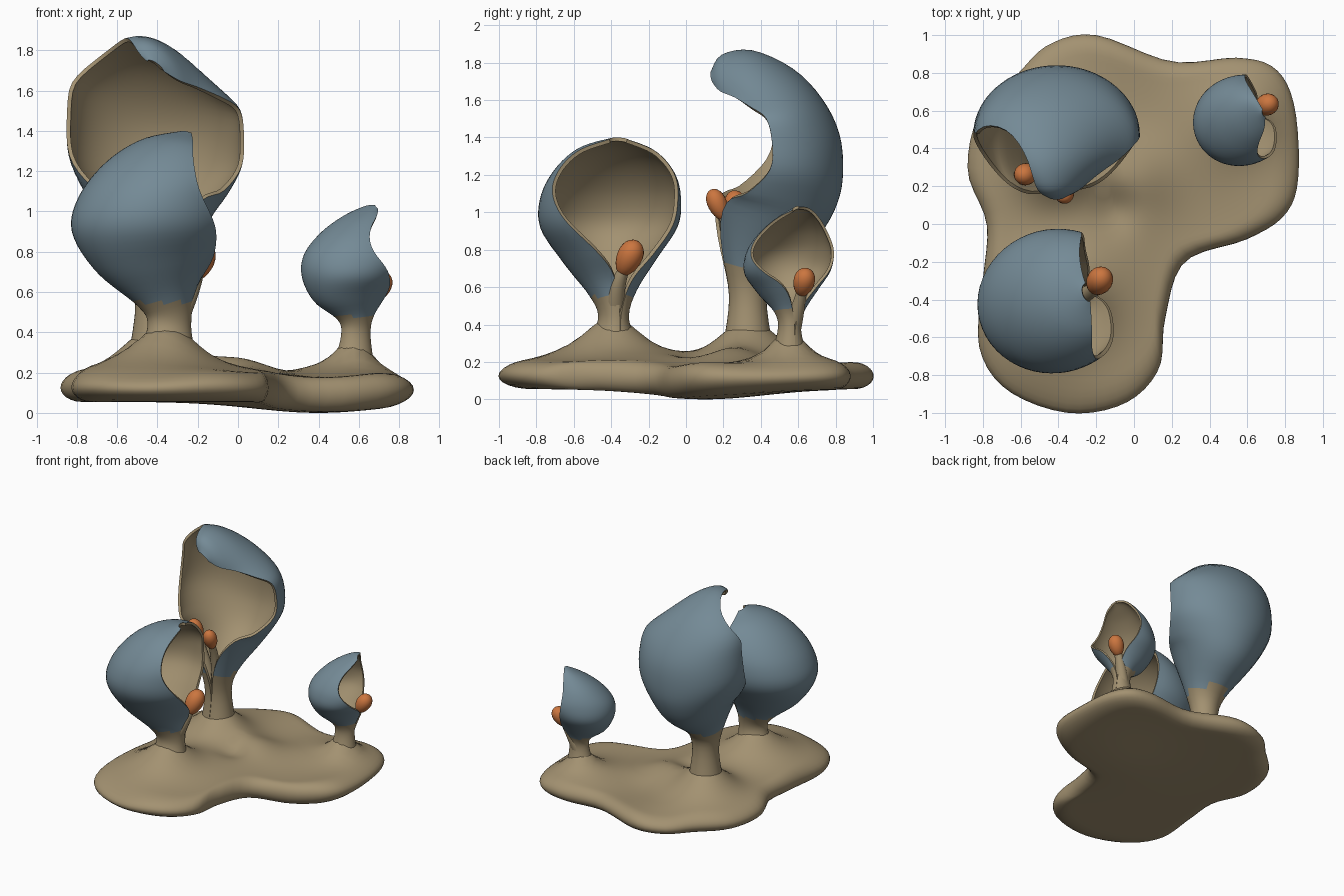
import bpy, bmesh, math
from math import sin, cos, pi, radians, exp
from mathutils import Vector

if "Cube" in bpy.data.objects:
    bpy.data.objects.remove(bpy.data.objects["Cube"])


def material(name, rgb):
    m = bpy.data.materials.new(name)
    m.use_nodes = True
    m.diffuse_color = (*rgb, 1)
    m.node_tree.nodes["Principled BSDF"].inputs["Base Color"].default_value = (*rgb, 1)
    return m


BLUE = material("slate_blue", (.175, .255, .305))
TAN = material("tan", (.365, .285, .165))
ORANGE = material("orange", (.6, .18, .05))


def spline(points, t, closed=False):
    """Catmull-Rom value of a list of tuples, t from 0 to 1."""
    n = len(points)
    span = n if closed else n - 1
    i = min(int(t * span), span - 1)
    u = t * span - i
    pick = lambda j: points[j % n] if closed else points[max(0, min(n - 1, j))]
    return [.5 * (2 * b + (c - a) * u + (2 * a - 5 * b + 4 * c - d) * u ** 2
                  + (3 * b - a - 3 * c + d) * u ** 3)
            for a, b, c, d in zip(pick(i - 1), pick(i), pick(i + 1), pick(i + 2))]


def finish(name, bm, *mats):
    mesh = bpy.data.meshes.new(name)
    bm.to_mesh(mesh)
    bm.free()
    ob = bpy.data.objects.new(name, mesh)
    bpy.context.collection.objects.link(ob)
    for m in mats:
        mesh.materials.append(m)
    bpy.ops.object.select_all(action='DESELECT')
    ob.select_set(True)
    bpy.context.view_layer.objects.active = ob
    return ob


def smooth():
    bpy.ops.object.shade_smooth_by_angle(angle=radians(50))


def skin(bm, rows, loop=False):
    """Quads between neighbouring rows of vertices."""
    for a, b in zip(rows, rows[1:]):
        n = len(a)
        for j in range(n if loop else n - 1):
            k = (j + 1) % n
            bm.faces.new((a[j], a[k], b[k], b[j]))


def hood(name, origin, heading, rows, blue_from, thickness, roll=0, trim=0, twist=0):
    """Open sheet from stem to tip. Row: centre forward, centre z, back forward,
    back z, half width, half sweep in degrees. Trim shortens one upper side,
    twist slants the opening."""
    fx, fy = cos(radians(heading)), sin(radians(heading))
    bm = bmesh.new()
    grid, steps, around = [], 44, 36
    for i in range(steps + 1):
        t = i / steps
        cf, cz, bf, bz, w, sweep = spline(rows, t)
        short = 1 - trim * sin(pi * max(0, (t - .62) / .38))
        line = []
        for j in range(around + 1):
            side = 2 * j / around - 1
            ang = radians(sweep) * side * (short if side < 0 else 1)
            ang -= radians(twist) * sin(2 * pi * t) * abs(side)
            f = cf + (bf - cf) * cos(ang)
            s = w * sin(ang)
            z = cz + (bz - cz) * cos(ang) - roll * s * t ** 3
            line.append(bm.verts.new((origin[0] + f * fx - s * fy,
                                      origin[1] + f * fy + s * fx, z)))
        grid.append(line)
    skin(bm, grid)
    bm.normal_update()
    mid = bm.faces[:][(steps // 2) * around + around // 2]
    if mid.normal.dot(Vector((fx, fy, 0))) > 0:
        bmesh.ops.reverse_faces(bm, faces=bm.faces)
    for f in bm.faces:
        f.material_index = int(f.calc_center_median().z < blue_from)
    ob = finish(name, bm, BLUE, TAN)
    mod = ob.modifiers.new("wall", 'SOLIDIFY')
    mod.thickness = thickness
    mod.offset = -1
    mod.material_offset = mod.material_offset_rim = 1
    bpy.ops.object.modifier_apply(modifier="wall")
    smooth()


def stamen(name, root, centre, lean, length, radius):
    """Tapered stalk carrying an egg-shaped bud."""
    centre, lean = Vector(centre), Vector(lean).normalized()
    root = Vector(root)
    neck = centre - lean * length * .7
    bend = neck - lean * (neck - root).length * .4
    bm = bmesh.new()
    rings = []
    for i in range(11):
        t = i / 10
        p = root * (1 - t) ** 2 + bend * 2 * t * (1 - t) + neck * t * t
        r = radius * (.9 - .4 * t)
        rings.append([bm.verts.new((p.x + r * cos(a), p.y + r * sin(a), p.z))
                      for a in (2 * pi * k / 14 for k in range(14))])
    skin(bm, rings, True)
    bmesh.ops.recalc_face_normals(bm, faces=bm.faces)
    finish(name + "_stalk", bm, TAN)
    smooth()
    bm = bmesh.new()
    bmesh.ops.create_uvsphere(bm, u_segments=20, v_segments=12, radius=1)
    turn = lean.to_track_quat('Z', 'Y')
    for v in bm.verts:
        fat = radius * (1 + .15 * v.co.z)
        v.co = centre + turn @ Vector((v.co.x * fat, v.co.y * fat, v.co.z * length))
    finish(name + "_bud", bm, ORANGE)
    smooth()


# lobed ground slab with a mound under each stem
OUTLINE = [(-.2, 1), (-.45, .95), (-.62, .79), (-.82, .58), (-.88, .28), (-.78, 0),
           (-.8, -.3), (-.82, -.65), (-.67, -.88), (-.35, -1), (-.05, -.95), (.13, -.77),
           (.165, -.5), (.27, -.2), (.6, -.08), (.8, .05), (.87, .25), (.85, .62),
           (.75, .82), (.55, .88), (.2, .86)]
STEM_FRONT, STEM_BACK, STEM_SIDE = (-.35, -.39), (-.41, .33), (.575, .55)


def bump(x, y, at, height, size):
    return height * exp(-((x - at[0]) ** 2 + (y - at[1]) ** 2) / size ** 2)


def top(x, y):
    z = .19 + bump(x, y, STEM_FRONT, .13, .36) + bump(x, y, STEM_FRONT, .12, .16)
    z += bump(x, y, STEM_BACK, .1, .3) + bump(x, y, STEM_BACK, .13, .18)
    z += bump(x, y, STEM_SIDE, .07, .22) + bump(x, y, STEM_SIDE, .11, .1)
    z += bump(x, y, (0, .25), .07, .2) - bump(x, y, (-.1, .08), .05, .12)
    return z + .016 * sin(7 * x + 2) * cos(6 * y)


def bottom(x, y):
    return .055 - bump(x, y, (.4, .1), .055, .45)


def base():
    inner = [.86 * i / 18 for i in range(1, 19)]
    bend = [(.86 + .14 * sin(a), .5 + .5 * cos(a)) for a in (pi * k / 12 for k in range(1, 12))]
    profile = [(r, 1) for r in inner] + bend + [(r, 0) for r in reversed(inner)]
    hub = Vector((-.15, .25))
    bm = bmesh.new()
    rings, n = [], 96
    for r, k in profile:
        ring = []
        for j in range(n):
            x, y = hub + (Vector(spline(OUTLINE, j / n, True)) - hub) * r
            ring.append(bm.verts.new((x, y, bottom(x, y) * (1 - k) + top(x, y) * k)))
        rings.append(ring)
    skin(bm, rings, True)
    bm.faces.new(rings[0])
    bm.faces.new(rings[-1])
    bmesh.ops.recalc_face_normals(bm, faces=bm.faces)
    finish("ground_slab", bm, TAN)
    smooth()


base()

# front flower, opening to the left side
hood("front_hood", STEM_FRONT, 15, [
    (0, .3, -.14, .3, .13, 179), (.01, .44, -.1, .44, .08, 178),
    (0, .58, -.15, .53, .13, 160), (-.05, .75, -.36, .7, .25, 138),
    (-.08, .92, -.48, .9, .365, 128), (-.05, 1.08, -.44, 1.08, .375, 116),
    (.03, 1.22, -.3, 1.25, .32, 103), (.08, 1.33, -.12, 1.36, .21, 95),
    (.11, 1.39, .08, 1.4, .05, 90)], .55, .02, twist=9)
stamen("front_stamen", (-.34, -.38, .38), (-.185, -.305, .755), (.25, .4, .85), .105, .068)

# tall back flower, hooked over towards the front, one upper side cut back
hood("back_hood", STEM_BACK, -90, [
    (0, .3, -.13, .3, .13, 179), (0, .55, -.1, .55, .1, 178),
    (0, .75, -.15, .7, .15, 162), (-.07, .99, -.38, .88, .28, 132),
    (-.11, 1.1, -.48, 1.05, .36, 112), (-.14, 1.25, -.51, 1.22, .43, 95),
    (-.14, 1.42, -.49, 1.42, .44, 90), (-.12, 1.57, -.4, 1.6, .42, 90),
    (-.04, 1.65, -.25, 1.75, .34, 90), (.06, 1.7, -.03, 1.85, .22, 90),
    (.15, 1.71, .14, 1.83, .12, 90), (.19, 1.72, .2, 1.74, .04, 90)],
    .73, .02, .6, .45, 6)
stamen("back_left_stamen", (-.39, .29, .55), (-.37, .17, 1.04), (.05, -.4, .9), .09, .052)
stamen("back_right_stamen", (-.44, .3, .55), (-.57, .265, 1.03), (-.3, -.1, .9), .09, .058)

# small flower on the side lobe
hood("side_hood", STEM_SIDE, 18, [
    (0, .25, -.1, .25, .09, 179), (.01, .38, -.065, .38, .06, 178),
    (.01, .47, -.08, .46, .08, 162), (-.01, .58, -.2, .55, .16, 140),
    (-.02, .68, -.26, .67, .23, 124), (.01, .78, -.25, .78, .235, 104),
    (.03, .87, -.17, .88, .2, 96), (.07, .95, -.06, .96, .14, 90),
    (.1, 1, .05, 1.01, .08, 90), (.12, 1.02, .11, 1.03, .02, 90)],
    .48, .015, -.4, twist=10)
stamen("side_stamen", (.58, .56, .34), (.7, .63, .625), (.45, .2, .85), .083, .057)
